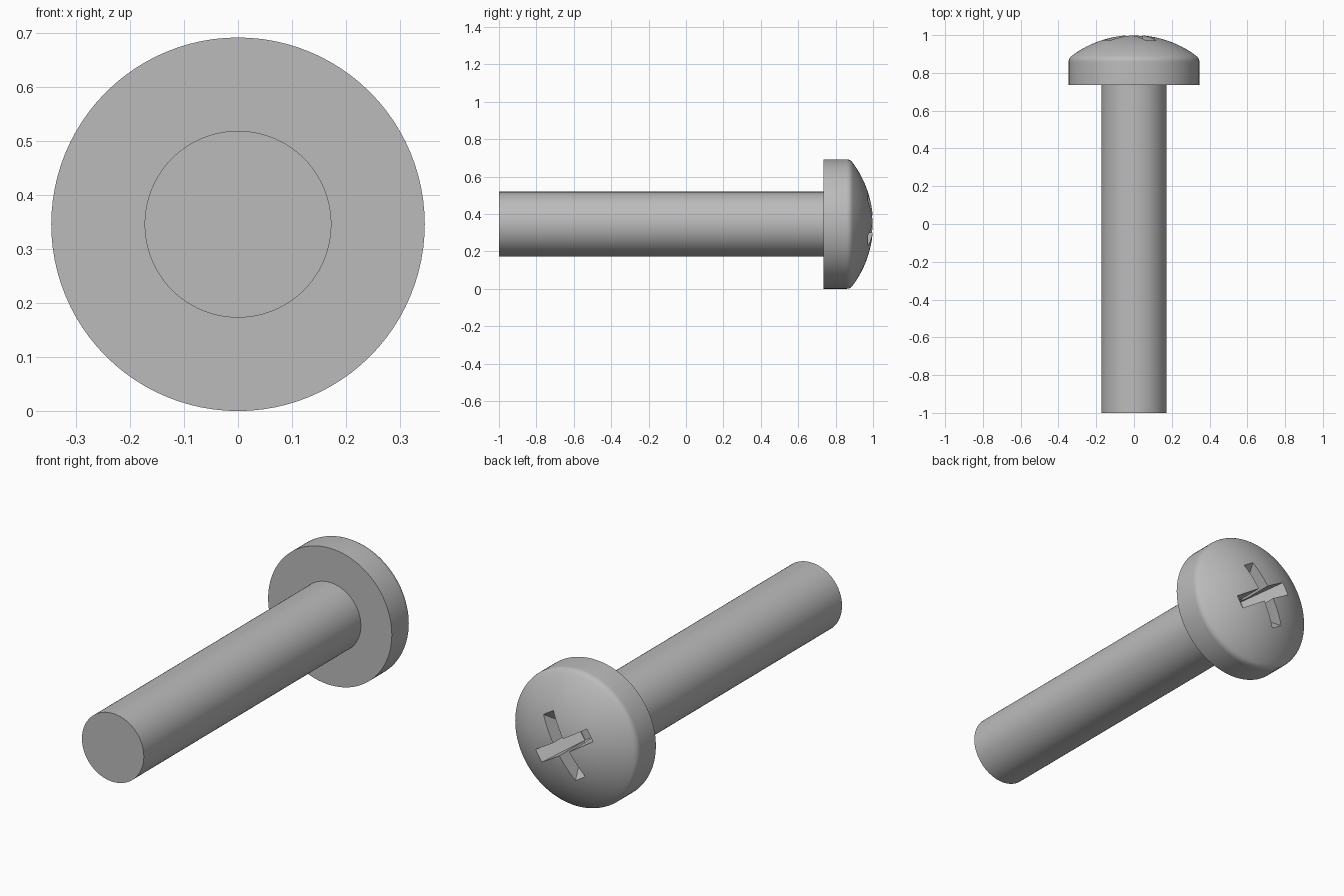
import bpy, bmesh
from math import radians, sin, cos, sqrt, pi
from mathutils import Vector

cube = bpy.data.objects.get("Cube")
if cube:
    bpy.data.objects.remove(cube, do_unlink=True)

HEAD_R, SHAFT_R = 0.346, 0.173
AXIS_Z = HEAD_R
UNDERSIDE = 0.735
DOME_R, FILLET = 0.55, 0.04
SEGMENTS = 96

steel = bpy.data.materials.new("grey steel")
steel.use_nodes = True
colour = (0.5, 0.5, 0.5, 1)
steel.diffuse_color = colour
steel.node_tree.nodes["Principled BSDF"].inputs["Base Color"].default_value = colour


def make_object(name, bm):
    bmesh.ops.recalc_face_normals(bm, faces=bm.faces[:])
    mesh = bpy.data.meshes.new(name)
    bm.to_mesh(mesh)
    bm.free()
    mesh.materials.append(steel)
    obj = bpy.data.objects.new(name, mesh)
    bpy.context.collection.objects.link(obj)
    return obj


def activate(obj):
    bpy.ops.object.select_all(action='DESELECT')
    obj.select_set(True)
    bpy.context.view_layer.objects.active = obj


def lathe(name, profile):
    """Spin (radius, y) points about the lengthwise axis."""
    bm = bmesh.new()
    verts = [bm.verts.new((r, y, AXIS_Z)) for r, y in profile]
    edges = [bm.edges.new(pair) for pair in zip(verts, verts[1:])]
    bmesh.ops.spin(bm, geom=verts + edges, cent=(0, 0, AXIS_Z), axis=(0, 1, 0),
                   angle=2 * pi, steps=SEGMENTS, use_merge=True)
    bmesh.ops.remove_doubles(bm, verts=bm.verts[:], dist=1e-5)
    return make_object(name, bm)


def blade(name, angle, width=0.065):
    """Tapered wedge used to cut one slot of the cross recess."""
    along = Vector((sin(angle), 0, cos(angle)))
    across = Vector((cos(angle), 0, -sin(angle))) * width / 2
    bm = bmesh.new()
    outline = [(-0.03, 0.79), (0.03, 0.79), (0.205, 1.02), (-0.205, 1.02)]
    face = bm.faces.new([bm.verts.new(along * u + Vector((0, y, AXIS_Z)) - across)
                         for u, y in outline])
    moved = bmesh.ops.extrude_face_region(bm, geom=[face])["geom"]
    bmesh.ops.translate(bm, vec=across * 2,
                        verts=[v for v in moved if isinstance(v, bmesh.types.BMVert)])
    return make_object(name, bm)


# Shaft
shaft = lathe("shaft", [(0, -1), (SHAFT_R, -1), (SHAFT_R, UNDERSIDE + 0.01),
                        (0, UNDERSIDE + 0.01)])

# Head: straight rim, rounded shoulder, shallow dome
dome_y = 1 - DOME_R
fillet_r = HEAD_R - FILLET
fillet_y = dome_y + sqrt((DOME_R - FILLET) ** 2 - fillet_r ** 2)
tilt = math_tilt = sqrt(1 - (fillet_r / (DOME_R - FILLET)) ** 2)
end = Vector((1, 0)).angle(Vector((fillet_r, fillet_y - dome_y)))
profile = [(0, UNDERSIDE), (HEAD_R, UNDERSIDE)]
for i in range(7):
    t = end * i / 6
    profile.append((fillet_r + FILLET * cos(t), fillet_y + FILLET * sin(t)))
for i in range(1, 13):
    t = end + (pi / 2 - end) * i / 12
    profile.append((DOME_R * cos(t), dome_y + DOME_R * sin(t)))
profile[-1] = (0, 1)
head = lathe("head", profile)

# Cross recess
for i in range(2):
    cutter = blade("recess_cutter", radians(32 + 90 * i))
    cutter.hide_render = True
    cut = head.modifiers.new("recess", 'BOOLEAN')
    cut.operation = 'DIFFERENCE'
    cut.solver = 'EXACT'
    cut.object = cutter
    activate(head)
    bpy.ops.object.modifier_apply(modifier=cut.name)
    bpy.data.objects.remove(cutter, do_unlink=True)

# Smooth round surfaces, crisp edges
for part in (shaft, head):
    activate(part)
    bpy.ops.object.shade_smooth_by_angle(angle=radians(30))
